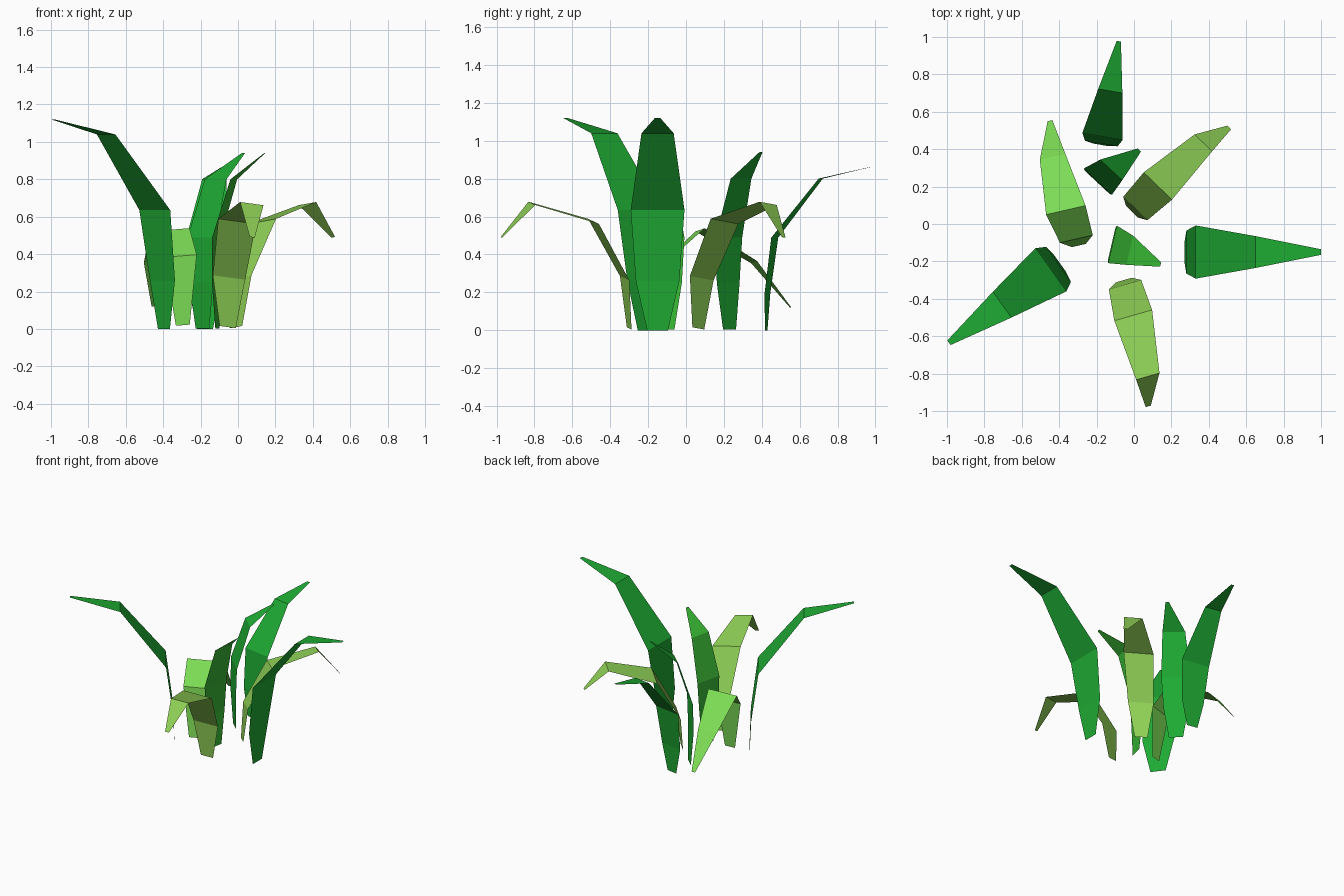
import bpy
from math import sin, cos, radians

if "Cube" in bpy.data.objects:
    bpy.data.objects.remove(bpy.data.objects["Cube"])

# Blade profiles, base to tip: (outward, sideways to the left, height, half width)
TALL = [(0, 0, 0, .055), (.01, 0, .26, .115), (.06, 0, .635, .142),
        (.38, 0, 1.04, .085), (.73, 0, 1.12, .015)]
ARCH = [(0, 0, .01, .045), (.025, 0, .275, .09), (.195, -.003, .575, .105),
        (.53, -.018, .67, .065), (.685, -.06, .49, .014)]
UPRIGHT = [(0, 0, .003, .05), (-.01, 0, .25, .088), (-.005, 0, .49, .103),
           (.092, -.01, .80, .08), (.27, -.047, .94, .012)]
DROOP = [(0, 0, .02, .038), (.037, .005, .39, .09), (.2, .025, .53, .108),
         (.494, .03, .36, .07), (.685, 0, .12, .013)]


def material(name, rgb):
    m = bpy.data.materials.new(name)
    m.diffuse_color = (*rgb, 1)
    m.use_nodes = True
    m.node_tree.nodes["Principled BSDF"].inputs["Base Color"].default_value = m.diffuse_color
    return m


deep = material("deep_green", (.013, .40, .033))
mid = material("mid_green", (.04, .48, .035))
light = material("light_green", (.27, .62, .09))
lime = material("lime_green", (.20, .71, .09))


def blade(name, profile, base, angle, mat, scale=1.0, roll=0.0):
    """Flat ribbon leaf growing from base and leaning towards angle."""
    c, s = cos(radians(angle)), sin(radians(angle))
    verts = []
    for out, side, z, hw in profile:
        for sign in (1, -1):
            o, t = out * scale, (side + sign * hw) * scale
            verts.append((base[0] + c * o - s * t, base[1] + s * o + c * t,
                          max(0, z * scale - sign * hw * roll)))
    faces = [(2 * i, 2 * i + 1, 2 * i + 3, 2 * i + 2) for i in range(len(profile) - 1)]
    mesh = bpy.data.meshes.new(name)
    mesh.from_pydata(verts, [], faces)
    mesh.materials.append(mat)
    obj = bpy.data.objects.new(name, mesh)
    bpy.context.collection.objects.link(obj)
    return obj


# Tall outer leaves
blade("tall_leaf_right", TALL, (.27, -.15), 0, deep)
blade("tall_leaf_left", TALL, (-.396, -.21), 215.6, deep)
blade("tall_leaf_back", TALL, (-.176, .423), 80.3, deep, .77)

# Upright inner leaves
blade("inner_leaf_back", UPRIGHT, (-.19, .23), 47, deep)
blade("inner_leaf_front", UPRIGHT, (-.11, -.11), -13, mid)

# Arching and drooping light leaves
blade("arching_leaf_back", ARCH, (-.01, .065), 46, light, roll=.13)
blade("arching_leaf_front", ARCH, (-.055, -.30), -74, light, roll=.13)
blade("drooping_leaf", DROOP, (-.295, -.115), 103, lime, roll=.08)
